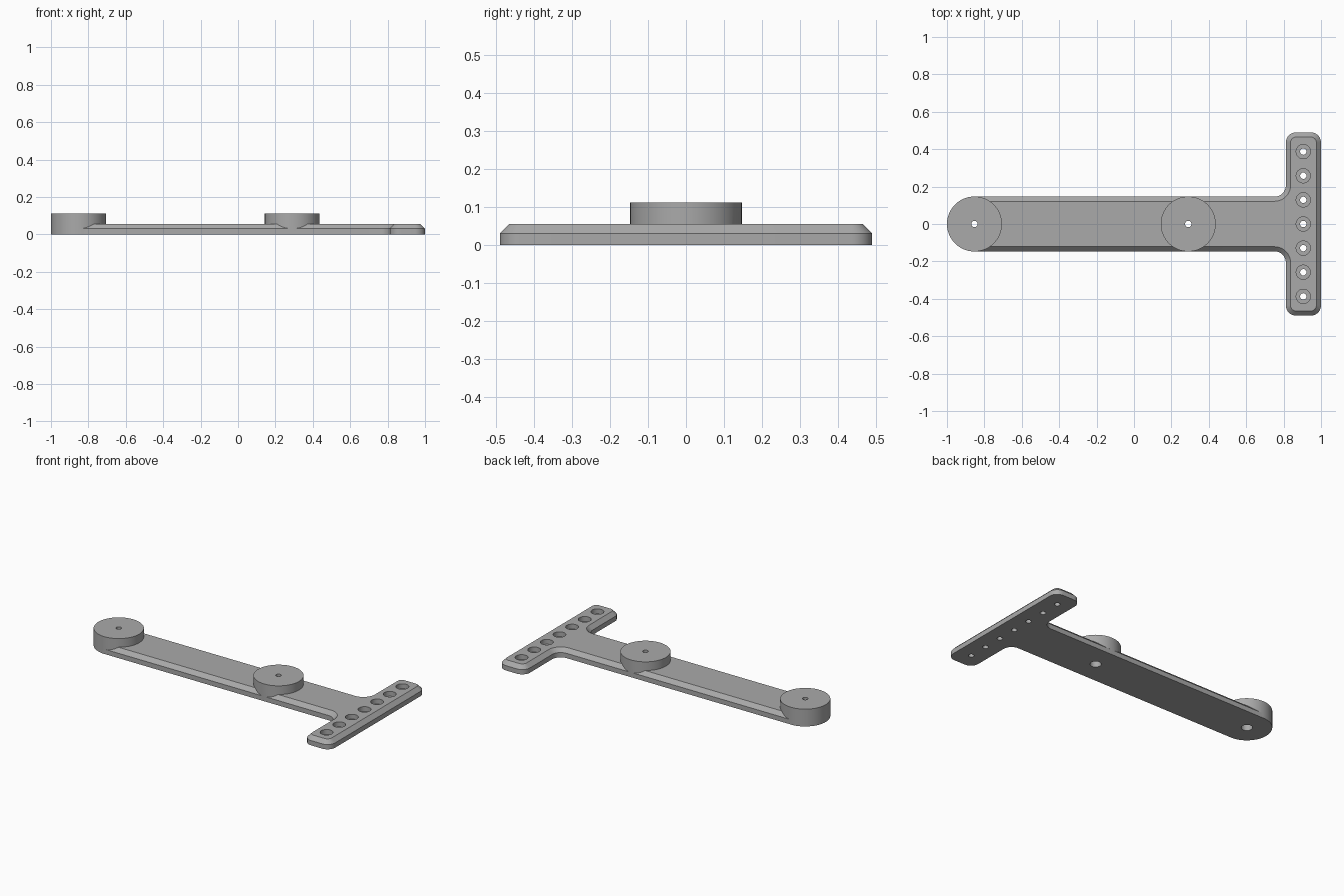
import bpy
import math
from mathutils import Vector

cube = bpy.data.objects.get("Cube")
if cube:
    bpy.data.objects.remove(cube, do_unlink=True)

grey = bpy.data.materials.new("plain_grey")
grey.use_nodes = True
colour = (0.4, 0.4, 0.4, 1)
grey.diffuse_color = colour
grey.node_tree.nodes["Principled BSDF"].inputs["Base Color"].default_value = colour

DISC_X = (-0.853, 0.29)
DISC_R, DISC_TOP = 0.147, 0.112
ARM_W = 0.1465
EDGE_Z, TOP_Z, CHAMFER = 0.031, 0.056, 0.025
BAR_X, BAR_IN, BAR_W = 0.905, 0.812, 0.49
HOLE_STEP = 0.129


def rounded(corners, steps=10):
    """Outline with every corner (x, y, radius) replaced by a tangent arc."""
    points = []
    for i, (x, y, r) in enumerate(corners):
        c = Vector((x, y))
        a = (Vector(corners[i - 1][:2]) - c).normalized()
        b = (Vector(corners[(i + 1) % len(corners)][:2]) - c).normalized()
        if r == 0:
            points.append(c)
            continue
        for k in range(steps + 1):
            t = k / steps * math.pi / 2
            points.append(c + r * (a * (1 - math.sin(t)) + b * (1 - math.cos(t))))
    return points


def inset(corners, d):
    """Move right-angled corners inward and adjust their radii."""
    result = []
    for i, (x, y, r) in enumerate(corners):
        c = Vector((x, y))
        a = (c - Vector(corners[i - 1][:2])).normalized()
        b = (Vector(corners[(i + 1) % len(corners)][:2]) - c).normalized()
        p = c + d * (Vector((-a.y, a.x)) + Vector((-b.y, b.x)))
        turn = 1 if a.cross(b) > 0 else -1
        result.append((p.x, p.y, r - turn * d if r else 0))
    return result


def loft(name, rings):
    """Solid through rings of (outline, height)."""
    n = len(rings[0][0])
    verts = [(p[0], p[1], z) for ring, z in rings for p in ring]
    faces = [tuple(reversed(range(n))), tuple(range(len(verts) - n, len(verts)))]
    for j in range(len(rings) - 1):
        for i in range(n):
            k = (i + 1) % n
            faces.append((j * n + i, j * n + k, (j + 1) * n + k, (j + 1) * n + i))
    mesh = bpy.data.meshes.new(name)
    mesh.from_pydata(verts, [], faces)
    mesh.materials.append(grey)
    obj = bpy.data.objects.new(name, mesh)
    bpy.context.collection.objects.link(obj)
    return obj


def cylinder(name, x, y, r, z0, z1, n=32):
    ring = [(x + r * math.cos(i * math.tau / n), y + r * math.sin(i * math.tau / n))
            for i in range(n)]
    return loft(name, [(ring, z0), (ring, z1)])


def combine(target, tool, operation):
    mod = target.modifiers.new("combine", "BOOLEAN")
    mod.operation, mod.solver, mod.object = operation, "EXACT", tool
    bpy.context.view_layer.objects.active = target
    bpy.ops.object.modifier_apply(modifier=mod.name)
    bpy.data.objects.remove(tool, do_unlink=True)


# T-shaped plate with a chamfered upper edge
outline = [
    (DISC_X[0], -ARM_W, 0), (BAR_IN, -ARM_W, 0.06),
    (BAR_IN, -BAR_W, 0.055), (1, -BAR_W, 0.055),
    (1, BAR_W, 0.055), (BAR_IN, BAR_W, 0.055),
    (BAR_IN, ARM_W, 0.06), (DISC_X[0], ARM_W, 0),
]
base = rounded(outline)
plate = loft("mounting_plate", [(base, 0), (base, EDGE_Z),
                                (rounded(inset(outline, CHAMFER)), TOP_Z)])

# Two raised round bosses
for x in DISC_X:
    combine(plate, cylinder("boss", x, 0, DISC_R, 0, DISC_TOP, 72), "UNION")

# Boss screw holes, wider from below
for x in DISC_X:
    combine(plate, cylinder("cutter", x, 0, 0.017, -0.1, 0.2), "DIFFERENCE")
    combine(plate, cylinder("cutter", x, 0, 0.033, -0.1, 0.07), "DIFFERENCE")

# Row of counterbored holes along the crossbar
for i in range(-3, 4):
    y = i * HOLE_STEP
    combine(plate, cylinder("cutter", BAR_X, y, 0.017, -0.1, 0.2), "DIFFERENCE")
    combine(plate, cylinder("cutter", BAR_X, y, 0.038, 0.025, 0.2), "DIFFERENCE")

# Smooth round walls, keep edges crisp
bpy.ops.object.select_all(action="DESELECT")
plate.select_set(True)
bpy.context.view_layer.objects.active = plate
bpy.ops.object.shade_smooth_by_angle(angle=math.radians(25))
